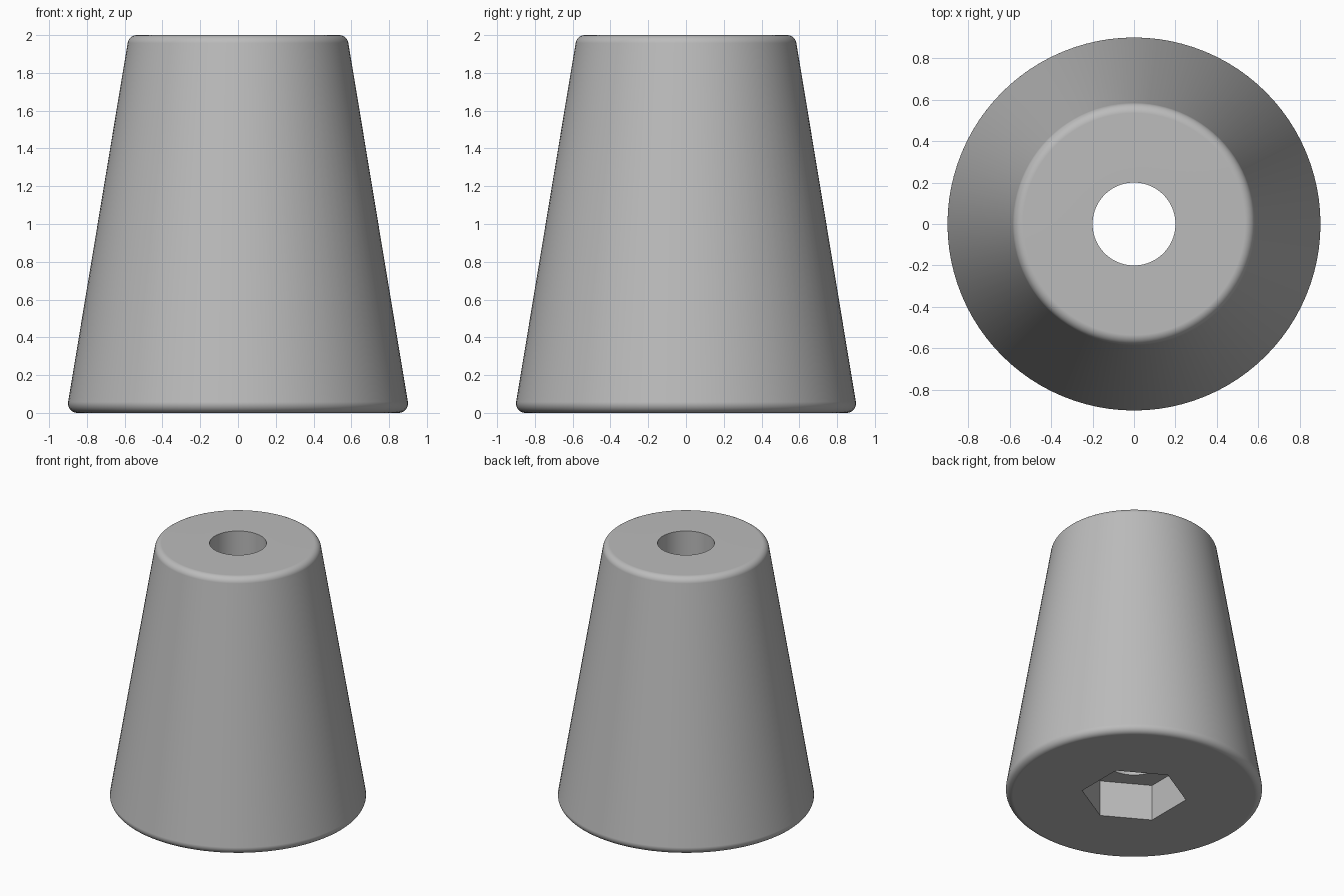
import bpy, bmesh
from math import sin, cos, pi, atan2, radians

cube = bpy.data.objects.get("Cube")
if cube:
    bpy.data.objects.remove(cube, do_unlink=True)

SEGMENTS = 96
FILLET = 0.05
BASE_RADIUS, TOP_RADIUS, HEIGHT = 0.9, 0.585, 2.0
HOLE_RADIUS = 0.2
POCKET_RADIUS, POCKET_DEPTH = 0.37, 0.28


def round_ring(radius, z):
    return [(radius * cos(a), radius * sin(a), z) for a in ANGLES]


def hex_ring(radius, z):
    # Hexagon with corners on the y axis, sampled at the same angles
    points = []
    for a in ANGLES:
        r = radius * cos(pi / 6) / cos(a % (pi / 3) - (0 if a % (pi / 3) < pi / 6 else pi / 3))
        points.append((r * cos(a), r * sin(a), z))
    return points


def fillet(cx, cz, start, end, steps=8):
    turns = [start + (end - start) * i / steps for i in range(steps + 1)]
    return [round_ring(cx + FILLET * cos(t), cz + FILLET * sin(t)) for t in turns]


ANGLES = [2 * pi * i / SEGMENTS for i in range(SEGMENTS)]
taper = atan2(BASE_RADIUS - TOP_RADIUS, HEIGHT - 2 * FILLET)

# Closed section: pocket, rounded base, tapered side, rounded top, bore
rings = [hex_ring(POCKET_RADIUS, POCKET_DEPTH), hex_ring(POCKET_RADIUS, 0)]
rings += fillet(BASE_RADIUS - FILLET, FILLET, -pi / 2, taper)
rings += fillet(TOP_RADIUS - FILLET, HEIGHT - FILLET, taper, pi / 2)
rings += [round_ring(HOLE_RADIUS, HEIGHT), round_ring(HOLE_RADIUS, POCKET_DEPTH)]

bm = bmesh.new()
loops = [[bm.verts.new(p) for p in ring] for ring in rings]
for k, lower in enumerate(loops):
    upper = loops[(k + 1) % len(loops)]
    for i in range(SEGMENTS):
        j = (i + 1) % SEGMENTS
        bm.faces.new((lower[i], lower[j], upper[j], upper[i]))
bmesh.ops.recalc_face_normals(bm, faces=bm.faces)
mesh = bpy.data.meshes.new("tapered_foot")
bm.to_mesh(mesh)
bm.free()

foot = bpy.data.objects.new("tapered_foot", mesh)
bpy.context.collection.objects.link(foot)

# Plain grey material
grey = bpy.data.materials.new("plain grey")
grey.use_nodes = True
colour = (0.5, 0.5, 0.5, 1)
grey.diffuse_color = colour
grey.node_tree.nodes["Principled BSDF"].inputs["Base Color"].default_value = colour
mesh.materials.append(grey)

# Smooth curved walls, crisp rims and pocket corners
bpy.ops.object.select_all(action="DESELECT")
foot.select_set(True)
bpy.context.view_layer.objects.active = foot
bpy.ops.object.shade_smooth_by_angle(angle=radians(30))
weighted = foot.modifiers.new("flat_caps", "WEIGHTED_NORMAL")
weighted.keep_sharp = True
